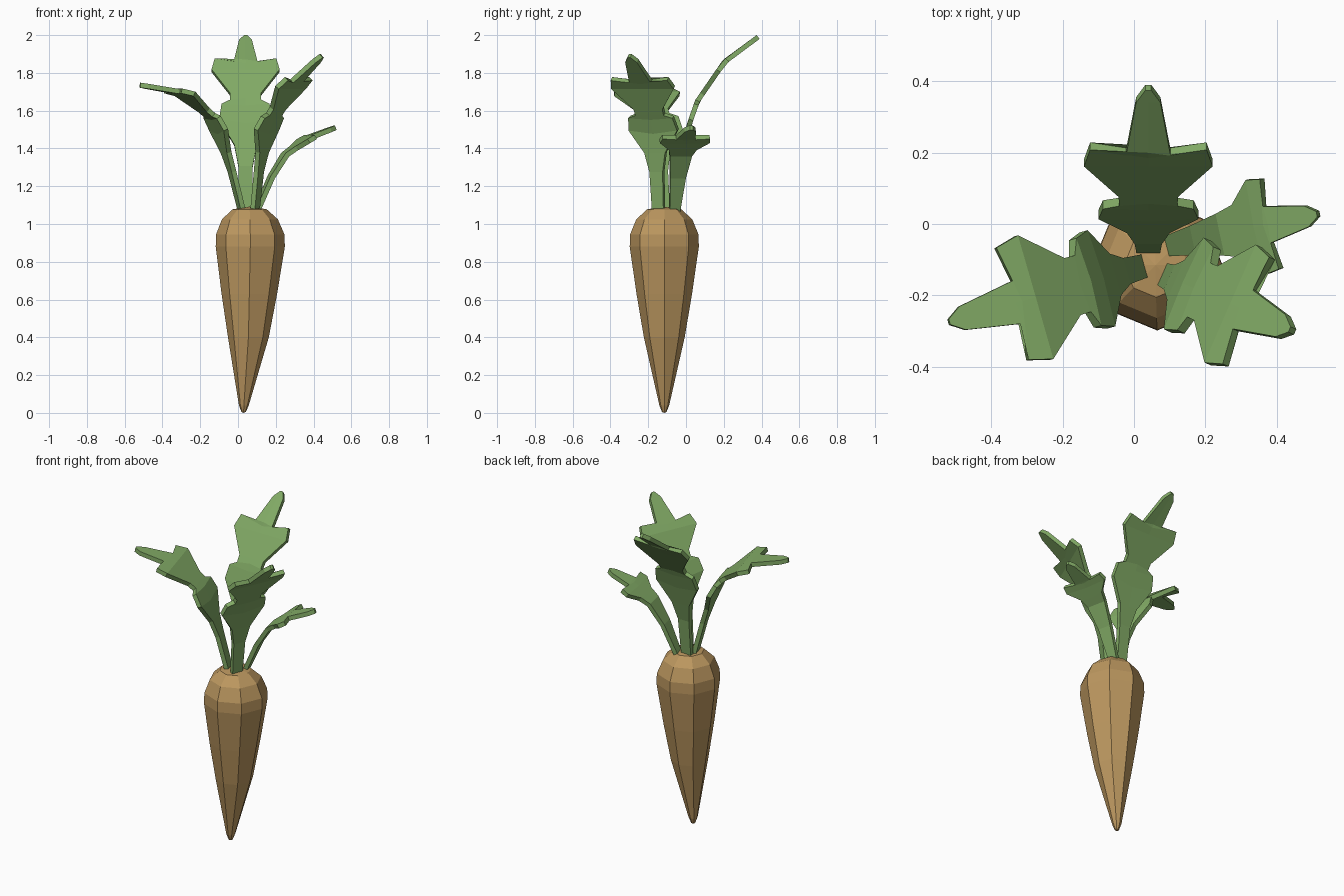
import bpy, bmesh
from math import sin, cos, pi, radians, hypot
from mathutils import Vector

if "Cube" in bpy.data.objects:
    bpy.data.objects.remove(bpy.data.objects["Cube"])


def material(name, rgb):
    m = bpy.data.materials.new(name)
    m.diffuse_color = (*rgb, 1)
    m.use_nodes = True
    m.node_tree.nodes["Principled BSDF"].inputs["Base Color"].default_value = m.diffuse_color
    return m


def finish(name, bm, mat):
    bmesh.ops.recalc_face_normals(bm, faces=bm.faces)
    me = bpy.data.meshes.new(name)
    bm.to_mesh(me)
    bm.free()
    me.materials.append(mat)
    ob = bpy.data.objects.new(name, me)
    bpy.context.collection.objects.link(ob)
    return ob


ROOT = material("root_tan", (0.5, 0.31, 0.115))
LEAF = material("leaf_green", (0.22, 0.40, 0.13))

# Root: eight-sided tapered body, rings of (z, radius, centre x)
rings = [(0.005, 0.012, 0.03), (0.04, 0.026, 0.031), (0.40, 0.108, 0.055),
         (0.63, 0.147, 0.06), (0.88, 0.183, 0.065), (0.945, 0.181, 0.065),
         (1.025, 0.148, 0.063), (1.078, 0.09, 0.062)]
SIDES, CY = 8, -0.115
bm = bmesh.new()
loops = [[bm.verts.new((cx + r * cos(2 * pi * k / SIDES), CY + r * sin(2 * pi * k / SIDES), z))
          for k in range(SIDES)] for z, r, cx in rings]
for a, b in zip(loops, loops[1:]):
    for k in range(SIDES):
        n = (k + 1) % SIDES
        bm.faces.new((a[k], a[n], b[n], b[k]))
for loop, tip in ((loops[0], (0.03, CY, 0.0)), (loops[-1], (0.06, CY, 1.092))):
    t = bm.verts.new(tip)
    for k in range(SIDES):
        bm.faces.new((loop[k], loop[(k + 1) % SIDES], t))
finish("root", bm, ROOT)

# Leaf outlines: (midrib fraction, edge fraction, half width)
LOBED = [(0, 0, 0.033), (0.22, 0.22, 0.038), (0.33, 0.33, 0.06), (0.44, 0.46, 0.14),
         (0.53, 0.54, 0.127), (0.57, 0.56, 0.082), (0.60, 0.60, 0.083),
         (0.74, 0.74, 0.18), (0.78, 0.81, 0.163), (0.80, 0.79, 0.062),
         (0.96, 0.96, 0.034), (1, 1, 0.008)]
SIMPLE = [(0, 0, 0.028), (0.3, 0.3, 0.042), (0.52, 0.52, 0.06), (0.60, 0.61, 0.075),
          (0.70, 0.71, 0.135), (0.75, 0.78, 0.128), (0.77, 0.765, 0.052),
          (0.95, 0.95, 0.03), (1, 1, 0.008)]


def leaf(name, base, angle, path, outline):
    """Strip bent along path points (distance out, z), thickened with solidify."""
    a = radians(angle)
    out, side = Vector((cos(a), sin(a), 0)), Vector((-sin(a), cos(a), 0))
    seg = [hypot(q[0] - p[0], q[1] - p[1]) for p, q in zip(path, path[1:])]

    def at(f, w):
        d = f * sum(seg)
        for i, s in enumerate(seg):
            if d <= s or i == len(seg) - 1:
                break
            d -= s
        t = d / seg[i]
        p, q = path[i], path[i + 1]
        r, z = p[0] + (q[0] - p[0]) * t, p[1] + (q[1] - p[1]) * t
        return Vector((base[0], base[1], z)) + out * r + side * w

    bm = bmesh.new()
    rows = [[bm.verts.new(at(e, -w)), bm.verts.new(at(m, 0)), bm.verts.new(at(e, w))]
            for m, e, w in outline]
    for p, q in zip(rows, rows[1:]):
        for k in (0, 1):
            bm.faces.new((p[k], p[k + 1], q[k + 1], q[k]))
    ob = finish(name, bm, LEAF)
    mod = ob.modifiers.new("thickness", 'SOLIDIFY')
    mod.thickness, mod.offset = 0.026, 0


# Four leaves around the crown
leaf("leaf_back", (0.04, -0.07), 90,
     [(0, 1.07), (0.025, 1.3), (0.085, 1.52), (0.13, 1.65), (0.275, 1.86), (0.452, 1.99)], LOBED)
leaf("leaf_left", (0.02, -0.12), 196,
     [(0, 1.07), (0.06, 1.3), (0.145, 1.55), (0.32, 1.695), (0.56, 1.735)], LOBED)
leaf("leaf_front_right", (0.09, -0.145), -23.5,
     [(0, 1.07), (0.025, 1.3), (0.07, 1.52), (0.21, 1.73), (0.385, 1.89)], LOBED)
leaf("leaf_right", (0.1, -0.06), 12,
     [(0, 1.07), (0.06, 1.22), (0.15, 1.365), (0.275, 1.455), (0.425, 1.51)], SIMPLE)
